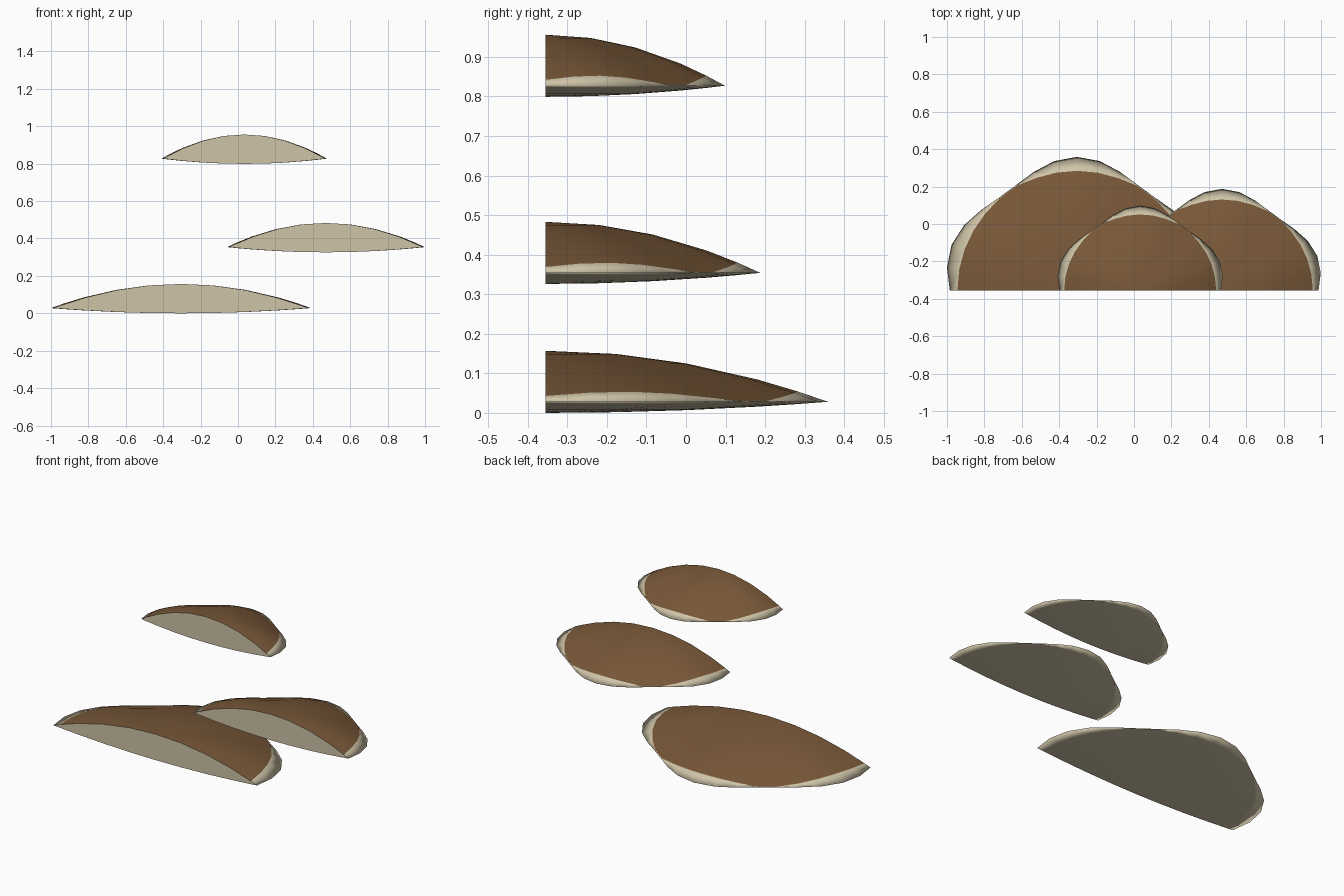
import bpy, bmesh, math

if "Cube" in bpy.data.objects:
    bpy.data.objects.remove(bpy.data.objects["Cube"])

SEG = 18          # steps round each half disc
BACK = -0.355     # flat cut plane
RISE, RIM = 0.157, 0.028


def material(name, rgb):
    m = bpy.data.materials.new(name)
    m.diffuse_color = (*rgb, 1)
    m.use_nodes = True
    m.node_tree.nodes["Principled BSDF"].inputs["Base Color"].default_value = m.diffuse_color
    return m


cream = material("pale_cream", (0.62, 0.55, 0.39))
brown = material("bark_brown", (0.19, 0.098, 0.040))


def shelf(name, cx, z0, R):
    """Half-disc bracket: domed brown top, pale wavy margin, shallow underside."""
    bm = bmesh.new()

    def rings(apex_z):
        apex = bm.verts.new((cx, BACK, z0 + apex_z))
        cols = []
        for i in range(SEG + 1):
            a = math.pi * i / SEG
            wave = math.sin(5 * a)
            r = R * (1 + 0.05 * wave)
            # circular colour boundary that meets the edge in the wave troughs
            band = 0.94 * R / r if wave > -0.6 else 0.992
            col = []
            for t in (0.25, 0.5, 0.75, band):
                z = apex_z + (RIM - apex_z) * t * t
                col.append(bm.verts.new((cx + r * t * math.cos(a), BACK + r * t * math.sin(a), z0 + z)))
            cols.append(col)
        return apex, cols

    rim = []
    for i in range(SEG + 1):
        a = math.pi * i / SEG
        r = R * (1 + 0.05 * math.sin(5 * a))
        rim.append(bm.verts.new((cx + r * math.cos(a), BACK + r * math.sin(a), z0 + RIM)))

    # top and underside skins share the rim
    skins = []
    for apex_z, top in ((RISE, True), (0.0, False)):
        apex, cols = rings(apex_z)
        for c, v in zip(cols, rim):
            c.append(v)
        skins.append((apex, cols))
        for a, b in zip(cols, cols[1:]):
            quads = [(apex, a[0], b[0])]
            quads += [(a[k], a[k + 1], b[k + 1], b[k]) for k in range(4)]
            for k, q in enumerate(quads):
                f = bm.faces.new(q if top else q[::-1])
                f.smooth = True
                f.material_index = 1 if top and k < 4 else 0

    # flat cut face
    (ta, tc), (ba, bc) = skins
    loop = tc[0][::-1] + [ta] + tc[-1] + bc[-1][:-1][::-1] + [ba] + bc[0][:-1]
    face = bm.faces.new(loop)
    face.normal_update()
    if face.normal.y > 0:
        face.normal_flip()
    for e in face.edges:
        e.smooth = False

    me = bpy.data.meshes.new(name)
    bm.to_mesh(me)
    bm.free()
    me.materials.append(cream)
    me.materials.append(brown)
    ob = bpy.data.objects.new(name, me)
    bpy.context.collection.objects.link(ob)


shelf("lower_shelf", -0.305, 0.0, 0.68)
shelf("middle_shelf", 0.47, 0.326, 0.517)
shelf("upper_shelf", 0.033, 0.799, 0.432)
